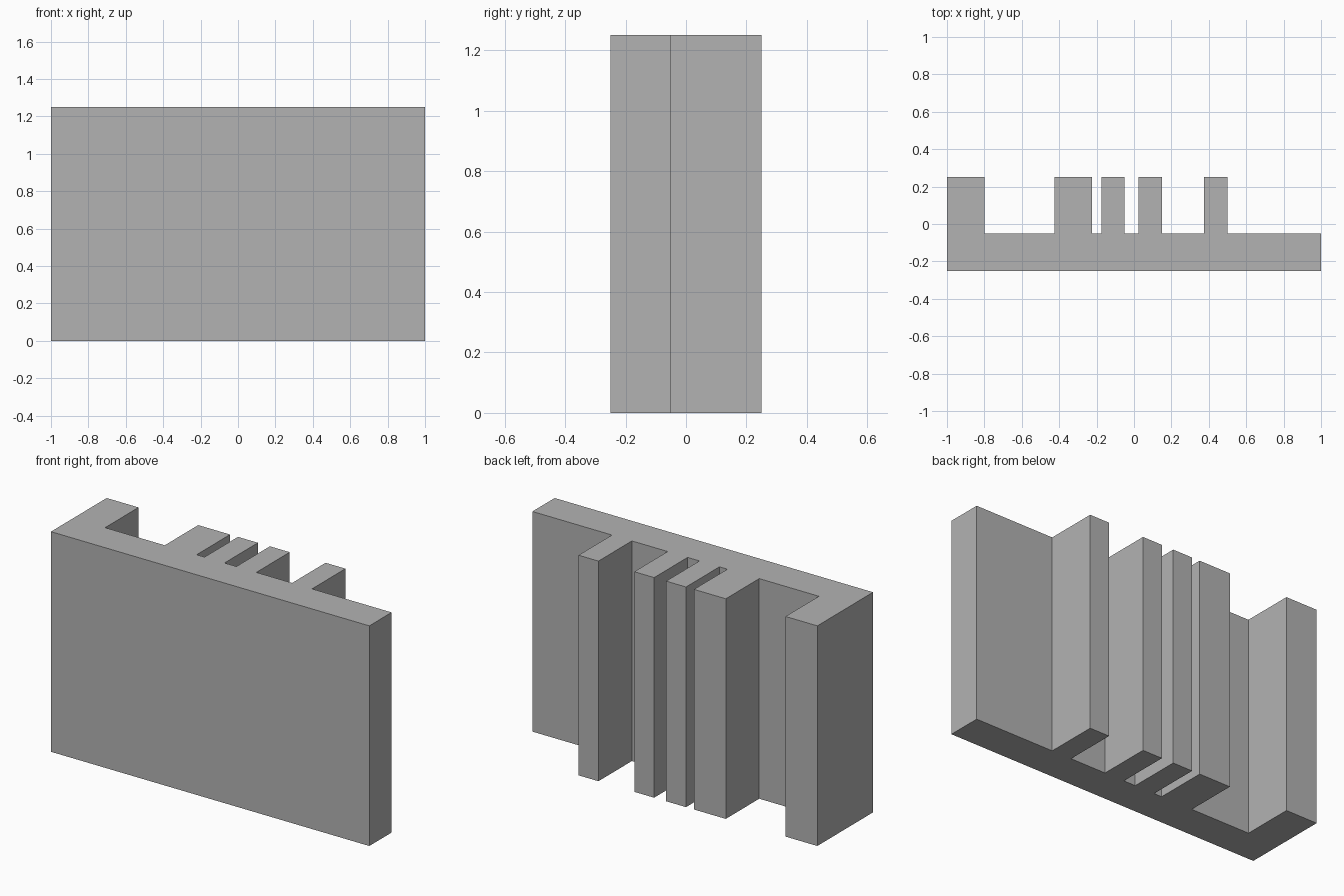
import bpy
import bmesh

cube = bpy.data.objects.get("Cube")
if cube:
    bpy.data.objects.remove(cube, do_unlink=True)

HEIGHT = 1.25
FRONT, STEP, BACK = -0.25, -0.05, 0.25

# Plain grey for the whole piece
grey = bpy.data.materials.new("plain_grey")
grey.use_nodes = True
colour = (0.45, 0.45, 0.45, 1)
grey.diffuse_color = colour
grey.node_tree.nodes["Principled BSDF"].inputs["Base Color"].default_value = colour

# Plan outline: a flat front slab with ribs standing off its back
ribs = [(-1, -0.8), (-0.425, -0.225), (-0.175, -0.05), (0.025, 0.15), (0.375, 0.5)]
outline = [(-1, FRONT), (1, FRONT), (1, STEP)]
for left, right in reversed(ribs):
    outline += [(right, STEP), (right, BACK), (left, BACK)]
    if left > -1:
        outline.append((left, STEP))

# Extrude the outline upward
bm = bmesh.new()
base = bm.faces.new([bm.verts.new((x, y, 0)) for x, y in outline])
top = bmesh.ops.extrude_face_region(bm, geom=[base], use_keep_orig=True)
bmesh.ops.translate(bm, vec=(0, 0, HEIGHT),
                    verts=[v for v in top["geom"] if isinstance(v, bmesh.types.BMVert)])
bmesh.ops.recalc_face_normals(bm, faces=bm.faces)
mesh = bpy.data.meshes.new("ribbed_panel")
bm.to_mesh(mesh)
bm.free()
mesh.materials.append(grey)
panel = bpy.data.objects.new("ribbed_panel", mesh)
bpy.context.collection.objects.link(panel)
